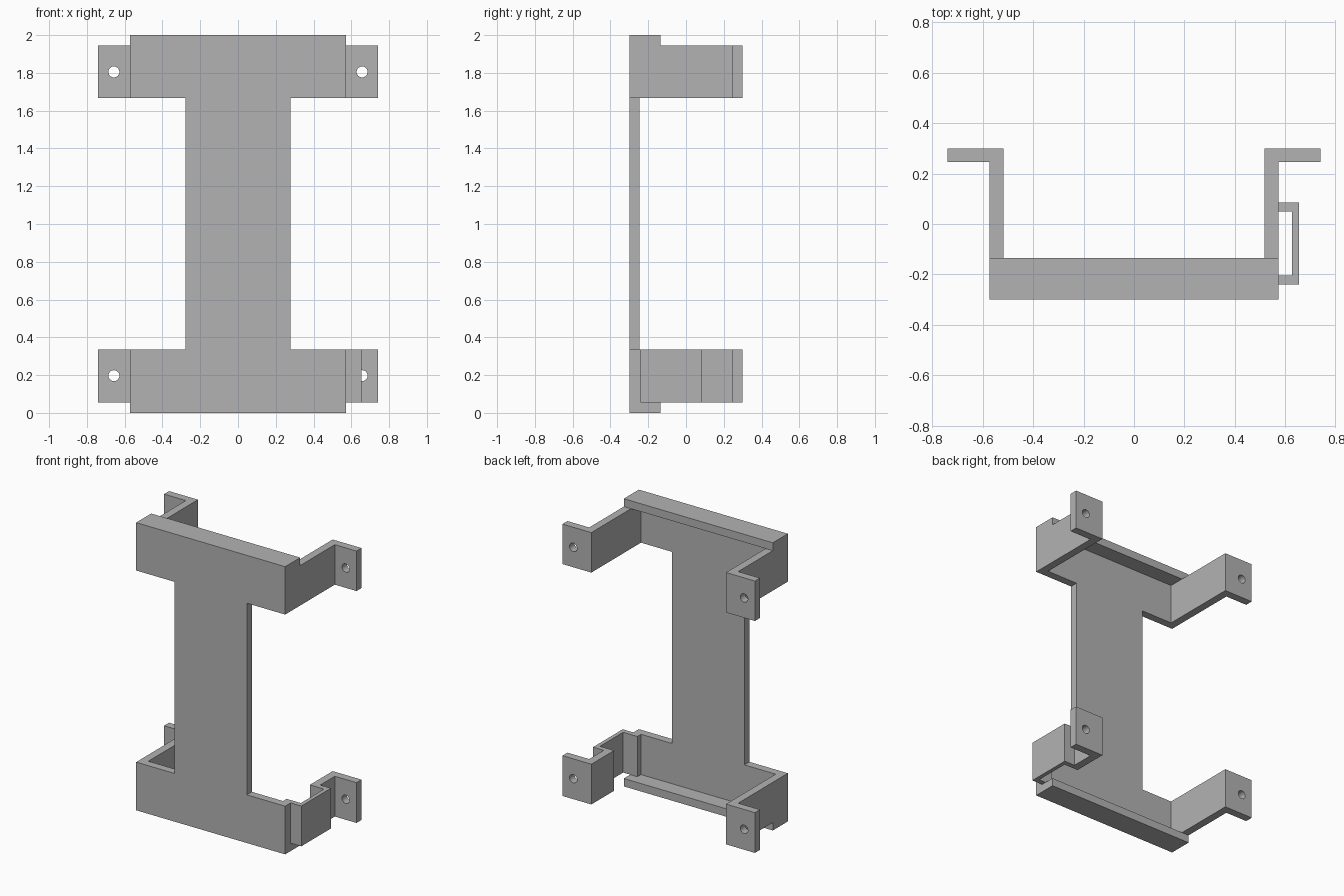
import bpy
import bmesh
from mathutils import Matrix

default = bpy.data.objects.get("Cube")
if default:
    bpy.data.objects.remove(default, do_unlink=True)

# One plain grey for the whole bracket
grey = bpy.data.materials.new("plain_grey")
grey.use_nodes = True
colour = (0.45, 0.45, 0.45, 1)
grey.diffuse_color = colour
grey.node_tree.nodes["Principled BSDF"].inputs["Base Color"].default_value = colour

HALF_W = 0.573     # half width of the bracket body
INNER = 0.518      # inner side of the arms
FRONT, BACK = -0.30, 0.30
WALL = 0.055       # sheet thickness
EAR = 0.74         # outer end of the mounting ears
HOLE_X = 0.657


def make_object(name, bm):
    bmesh.ops.recalc_face_normals(bm, faces=bm.faces)
    mesh = bpy.data.meshes.new(name)
    bm.to_mesh(mesh)
    bm.free()
    mesh.materials.append(grey)
    obj = bpy.data.objects.new(name, mesh)
    bpy.context.collection.objects.link(obj)
    return obj


def prism(name, outline, z0, z1):
    """Extrude a plan outline upwards from z0 to z1."""
    bm = bmesh.new()
    face = bm.faces.new([bm.verts.new((x, y, z0)) for x, y in outline])
    top = bmesh.ops.extrude_face_region(bm, geom=[face])["geom"]
    verts = [v for v in top if isinstance(v, bmesh.types.BMVert)]
    bmesh.ops.translate(bm, verts=verts, vec=(0, 0, z1 - z0))
    return make_object(name, bm)


def slab(name, half_x, y0, y1, z0, z1):
    return prism(name, [(-half_x, y0), (half_x, y0), (half_x, y1), (-half_x, y1)], z0, z1)


def drill(obj, z):
    """Cut the round screw hole through both ears."""
    bm = bmesh.new()
    for x in (-HOLE_X, HOLE_X):
        place = Matrix.Translation((x, BACK - WALL / 2, z)) @ Matrix.Rotation(1.570796, 4, 'X')
        bmesh.ops.create_cone(bm, cap_ends=True, segments=32, radius1=0.029,
                              radius2=0.029, depth=0.2, matrix=place)
    cutter = make_object("hole_cutter", bm)
    cutter.hide_render = True
    mod = obj.modifiers.new("holes", 'BOOLEAN')
    mod.operation = 'DIFFERENCE'
    mod.solver = 'EXACT'
    mod.object = cutter
    bpy.context.view_layer.objects.active = obj
    bpy.ops.object.modifier_apply(modifier=mod.name)
    bpy.data.objects.remove(cutter, do_unlink=True)


# Plan outline of one side: front corner, arm, ear, then back along the inside
ear = [(HALF_W, BACK - WALL), (EAR, BACK - WALL), (EAR, BACK), (INNER, BACK)]
plain_side = [(HALF_W, FRONT)] + ear + [(INNER, FRONT + WALL)]

# The lower left arm jogs outwards to form a strap loop
loop_side = ([(HALF_W, FRONT), (HALF_W, -0.24), (0.655, -0.24), (0.655, 0.085), (HALF_W, 0.085)]
             + ear
             + [(INNER, 0.05), (0.627, 0.05), (0.627, -0.205), (INNER, -0.205),
                (INNER, FRONT + WALL)])
right_side = [(-x, y) for x, y in reversed(plain_side)]

# Clamps with arms and ears
upper = prism("upper_clamp", plain_side + right_side, 1.667, 1.945)
drill(upper, 1.805)
lower = prism("lower_clamp", loop_side + right_side, 0.055, 0.335)
drill(lower, 0.197)

# Central plate joining the clamps
slab("back_plate", 0.278, FRONT, FRONT + WALL, 0.335, 1.667)

# Ledges that close the top and bottom ends
slab("top_ledge", HALF_W, FRONT, -0.135, 1.945, 2.0)
slab("bottom_ledge", HALF_W, FRONT, -0.135, 0.0, 0.055)
